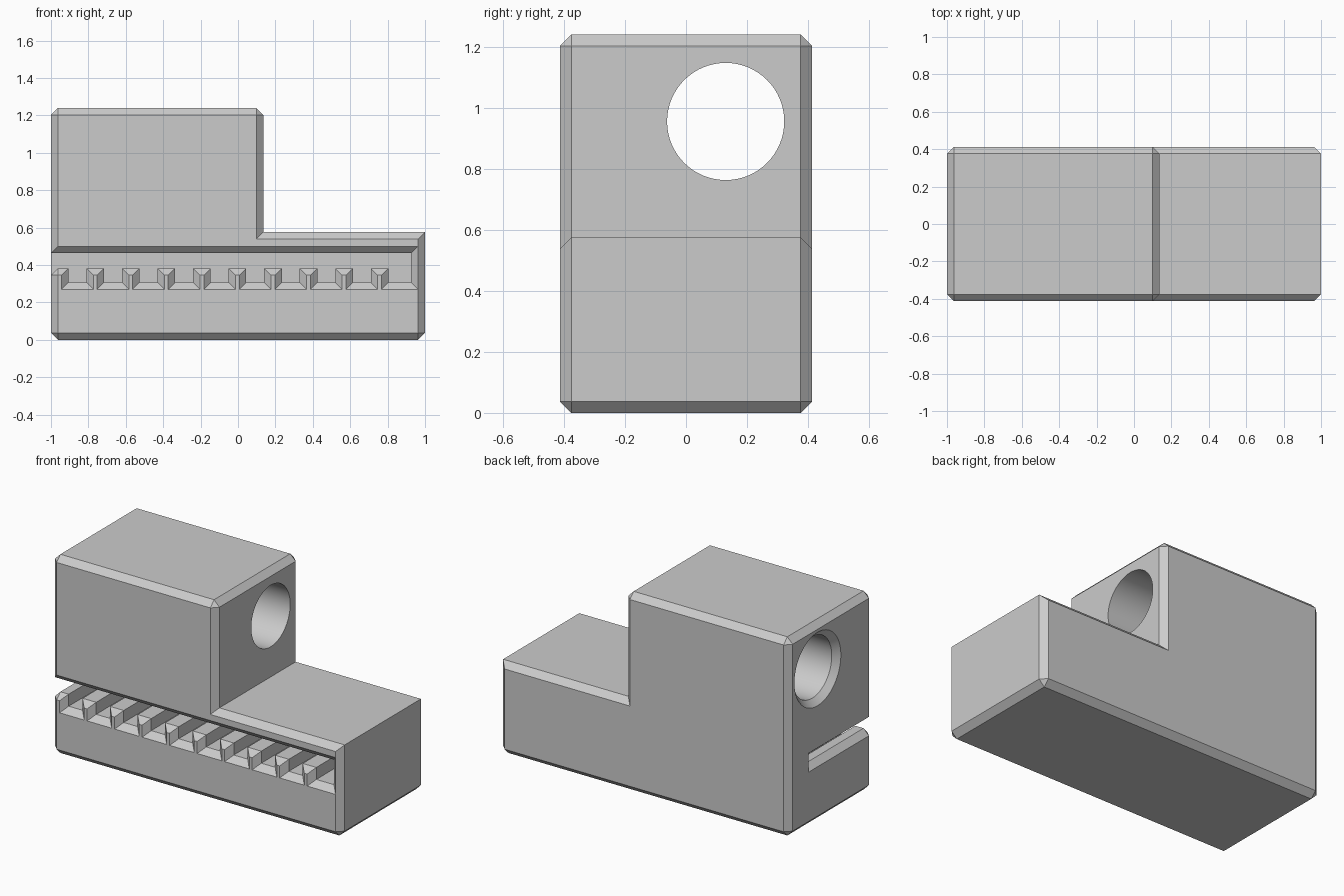
import bpy, bmesh, math
from mathutils import Matrix

C = 0.037              # chamfer used on every broken edge
Y = 0.413              # half depth
TOP, STEP = 1.24, 0.575
STEP_X = 0.135
SLOT_LOW, SLOT_HIGH, SLOT_BACK = 0.307, 0.463, 0.22
HOLE_Y, HOLE_Z, HOLE_R = 0.13, 0.955, 0.192

if "Cube" in bpy.data.objects:
    bpy.data.objects.remove(bpy.data.objects["Cube"])

grey = bpy.data.materials.new("plain grey")
grey.use_nodes = True
colour = (0.6, 0.6, 0.6, 1)
grey.diffuse_color = colour
grey.node_tree.nodes["Principled BSDF"].inputs["Base Color"].default_value = colour


def add_object(name, bm):
    bmesh.ops.recalc_face_normals(bm, faces=bm.faces)
    mesh = bpy.data.meshes.new(name)
    bm.to_mesh(mesh)
    bm.free()
    mesh.materials.append(grey)
    obj = bpy.data.objects.new(name, mesh)
    bpy.context.collection.objects.link(obj)
    return obj


def loft(name, rings):
    """Closed solid through rings with equal point counts."""
    bm = bmesh.new()
    loops = [[bm.verts.new(p) for p in ring] for ring in rings]
    n = len(loops[0])
    for a, b in zip(loops, loops[1:]):
        for i in range(n):
            j = (i + 1) % n
            bm.faces.new((a[i], a[j], b[j], b[i]))
    bm.faces.new(loops[0])
    bm.faces.new(loops[-1])
    return add_object(name, bm)


def chamfer(bm, rule):
    """Bevel the edges whose midpoint and direction satisfy the rule."""
    edges = [e for e in bm.edges
             if rule((e.verts[0].co + e.verts[1].co) / 2,
                     (e.verts[0].co - e.verts[1].co).normalized())]
    bmesh.ops.bevel(bm, geom=edges, offset=C, segments=1, profile=0.5,
                    affect='EDGES', clamp_overlap=False)


def combine(target, other, operation):
    mod = target.modifiers.new("combine", 'BOOLEAN')
    mod.object, mod.operation, mod.solver = other, operation, 'EXACT'
    bpy.context.view_layer.objects.active = target
    bpy.ops.object.modifier_apply(modifier=mod.name)
    bpy.data.objects.remove(other)


# Stepped body: side profile pushed through the depth
bm = bmesh.new()
profile = [(-1, 0), (1, 0), (1, STEP), (STEP_X, STEP), (STEP_X, TOP), (-1, TOP)]
face = bm.faces.new([bm.verts.new((x, -Y, z)) for x, z in profile])
ext = bmesh.ops.extrude_face_region(bm, geom=[face])
bmesh.ops.translate(bm, vec=(0, 2 * Y, 0),
                    verts=[g for g in ext["geom"] if isinstance(g, bmesh.types.BMVert)])
bmesh.ops.recalc_face_normals(bm, faces=bm.faces)
# The step's inner corner and its outer top end stay sharp
chamfer(bm, lambda m, d: not (abs(d.y) > 0.5 and abs(m.z - STEP) < 0.01))
body = add_object("stepped_body", bm)

# Front slot, open at the right end, with a flared mouth
def slot_ring(y, grow):
    x0, x1 = -1.3, 0.926 + grow
    z0, z1 = SLOT_LOW - grow, SLOT_HIGH + grow
    return [(x0, y, z0), (x1, y, z0), (x1, y, z1), (x0, y, z1)]

flare = 0.03
slot = loft("slot_cutter", [slot_ring(SLOT_BACK, 0), slot_ring(C - Y, 0),
                            slot_ring(-Y - flare, C + flare)])
combine(body, slot, 'DIFFERENCE')

# Locating ribs across the slot floor
RIB_W, PITCH, RIB_TOP = 0.094, 0.19, 0.382
for i in range(10):
    left = -1 + i * PITCH
    bm = bmesh.new()
    size = (RIB_W, Y + SLOT_BACK + 0.03, RIB_TOP - 0.2)
    centre = (left + RIB_W / 2, -Y + size[1] / 2, RIB_TOP - size[2] / 2)
    bmesh.ops.create_cube(bm, size=1, matrix=Matrix.Translation(centre)
                          @ Matrix.Diagonal((*size, 1)))

    def rule(m, d, first=(i == 0), left=left):
        front = m.y < -Y + 0.01 and m.z > 0.21
        end = first and m.x < left + 0.01 and m.z > RIB_TOP - 0.01
        return front or end

    chamfer(bm, rule)
    combine(body, add_object("rib", bm), 'UNION')

# Through bore, countersunk at the outer end
def bore_ring(x, r, n=64):
    return [(x, HOLE_Y + r * math.cos(2 * math.pi * k / n),
             HOLE_Z + r * math.sin(2 * math.pi * k / n)) for k in range(n)]

bore = loft("bore_cutter", [bore_ring(-1 - flare, HOLE_R + C + flare),
                            bore_ring(-1 + C, HOLE_R), bore_ring(0.3, HOLE_R)])
combine(body, bore, 'DIFFERENCE')

bpy.ops.object.select_all(action='DESELECT')
body.select_set(True)
bpy.context.view_layer.objects.active = body
bpy.ops.object.shade_smooth_by_angle(angle=math.radians(25))
